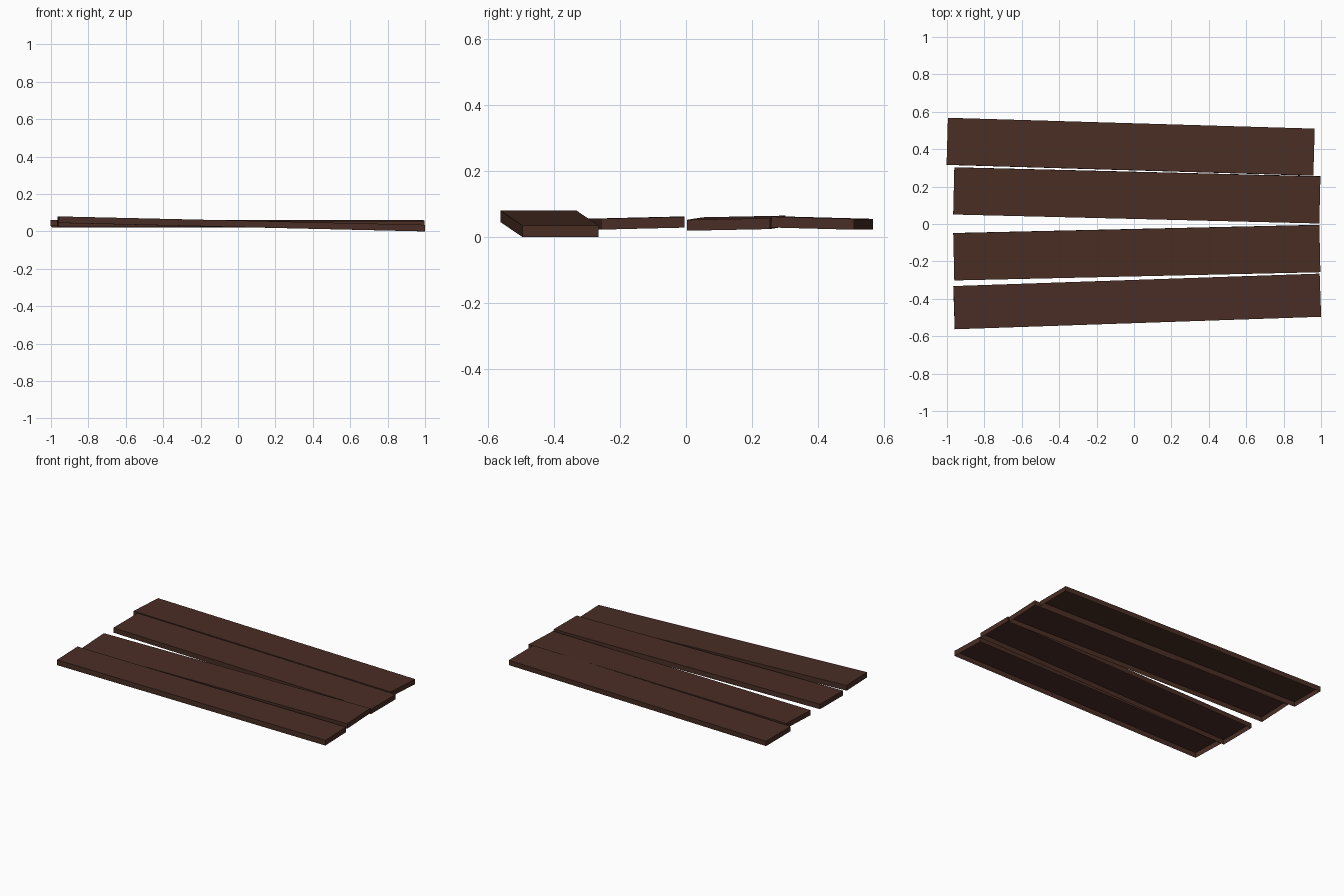
import bpy, bmesh
from mathutils import Matrix, Euler

if "Cube" in bpy.data.objects:
    bpy.data.objects.remove(bpy.data.objects["Cube"])

wood = bpy.data.materials.new("dark brown wood")
wood.diffuse_color = (0.068, 0.027, 0.018, 1)
wood.use_nodes = True
wood.node_tree.nodes["Principled BSDF"].inputs["Base Color"].default_value = wood.diffuse_color


def plank(name, centre, size, roll, pitch, yaw):
    """Thin board, open underneath, tilted slightly."""
    bm = bmesh.new()
    bmesh.ops.create_cube(bm, size=1)
    bm.normal_update()
    under = [f for f in bm.faces if f.normal.z < -0.5]
    bmesh.ops.delete(bm, geom=under, context='FACES_ONLY')
    bmesh.ops.transform(bm, matrix=Matrix.Diagonal((*size, 1)), verts=bm.verts)
    bmesh.ops.transform(bm, matrix=Matrix.LocRotScale(centre, Euler((roll, pitch, yaw)), None),
                        verts=bm.verts)
    me = bpy.data.meshes.new(name)
    bm.to_mesh(me)
    bm.free()
    me.materials.append(wood)
    ob = bpy.data.objects.new(name, me)
    bpy.context.collection.objects.link(ob)


# Four loose floor boards, back to front
plank("back_plank", (-0.018, 0.413, 0.042), (1.962, 0.251, 0.033), -0.027, 0.0, -0.0295)
plank("mid_back_plank", (0.015, 0.153, 0.042), (1.958, 0.252, 0.033), 0.02, 0.004, -0.0245)
plank("mid_front_plank", (0.015, -0.153, 0.042), (1.958, 0.253, 0.033), 0.024, 0.0, 0.0225)
plank("front_plank", (0.017, -0.414, 0.040), (1.960, 0.231, 0.035), 0.0, 0.023, 0.034)
